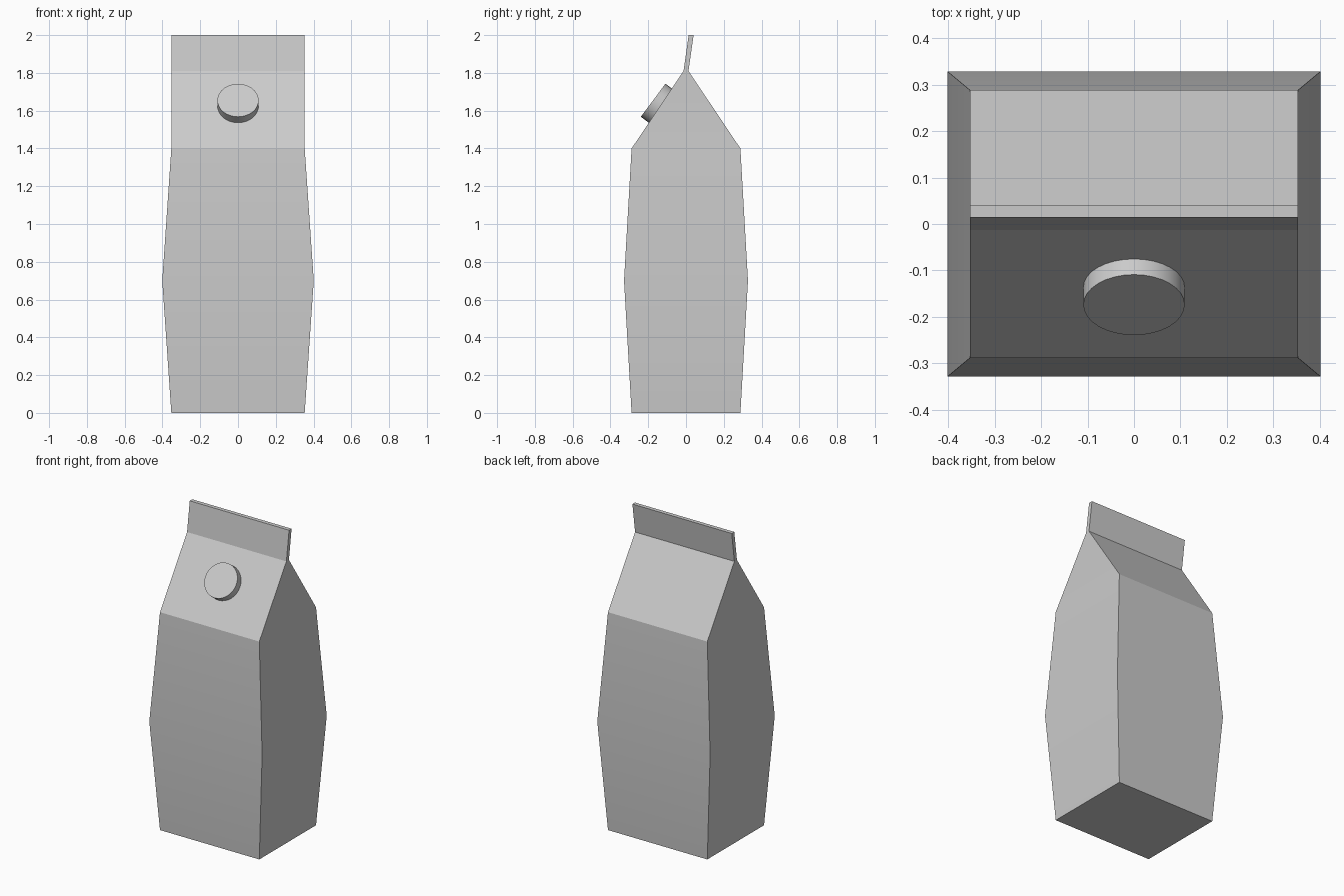
import bpy, bmesh
from math import radians
from mathutils import Matrix, Vector

if "Cube" in bpy.data.objects:
    bpy.data.objects.remove(bpy.data.objects["Cube"])


def finish(bm, name):
    bmesh.ops.recalc_face_normals(bm, faces=bm.faces[:])
    mesh = bpy.data.meshes.new(name)
    bm.to_mesh(mesh)
    bm.free()
    obj = bpy.data.objects.new(name, mesh)
    bpy.context.collection.objects.link(obj)
    bpy.ops.object.select_all(action='DESELECT')
    obj.select_set(True)
    bpy.context.view_layer.objects.active = obj
    bpy.ops.object.shade_smooth_by_angle(angle=radians(20))
    return obj


# carton: stacked rectangles (half width, front y, back y, z),
# bulging at mid height, gabled to a thin, slightly tilted sealed fin
sections = [
    (0.353, -0.288, 0.288, 0.0),
    (0.401, -0.328, 0.328, 0.70),
    (0.353, -0.288, 0.288, 1.40),
    (0.353, -0.013, 0.013, 1.81),
    (0.353, 0.014, 0.040, 2.0),
]
bm = bmesh.new()
rings = [[bm.verts.new(p) for p in ((-w, f, z), (w, f, z), (w, b, z), (-w, b, z))]
         for w, f, b, z in sections]
for low, high in zip(rings, rings[1:]):
    for i in range(4):
        j = (i + 1) % 4
        bm.faces.new((low[i], low[j], high[j], high[i]))
bm.faces.new(rings[0][::-1])
bm.faces.new(rings[-1])
finish(bm, "carton")

# screw cap standing on the front roof slope
depth = 0.055
tilt = Matrix.Rotation(radians(53.3), 4, 'X')
outer_centre = Vector((0, -0.174, 1.655))
bm = bmesh.new()
bmesh.ops.create_cone(
    bm, cap_ends=True, segments=32, radius1=0.109, radius2=0.109, depth=depth,
    matrix=Matrix.Translation(outer_centre) @ tilt @ Matrix.Translation((0, 0, -depth / 2)))
finish(bm, "screw_cap")
